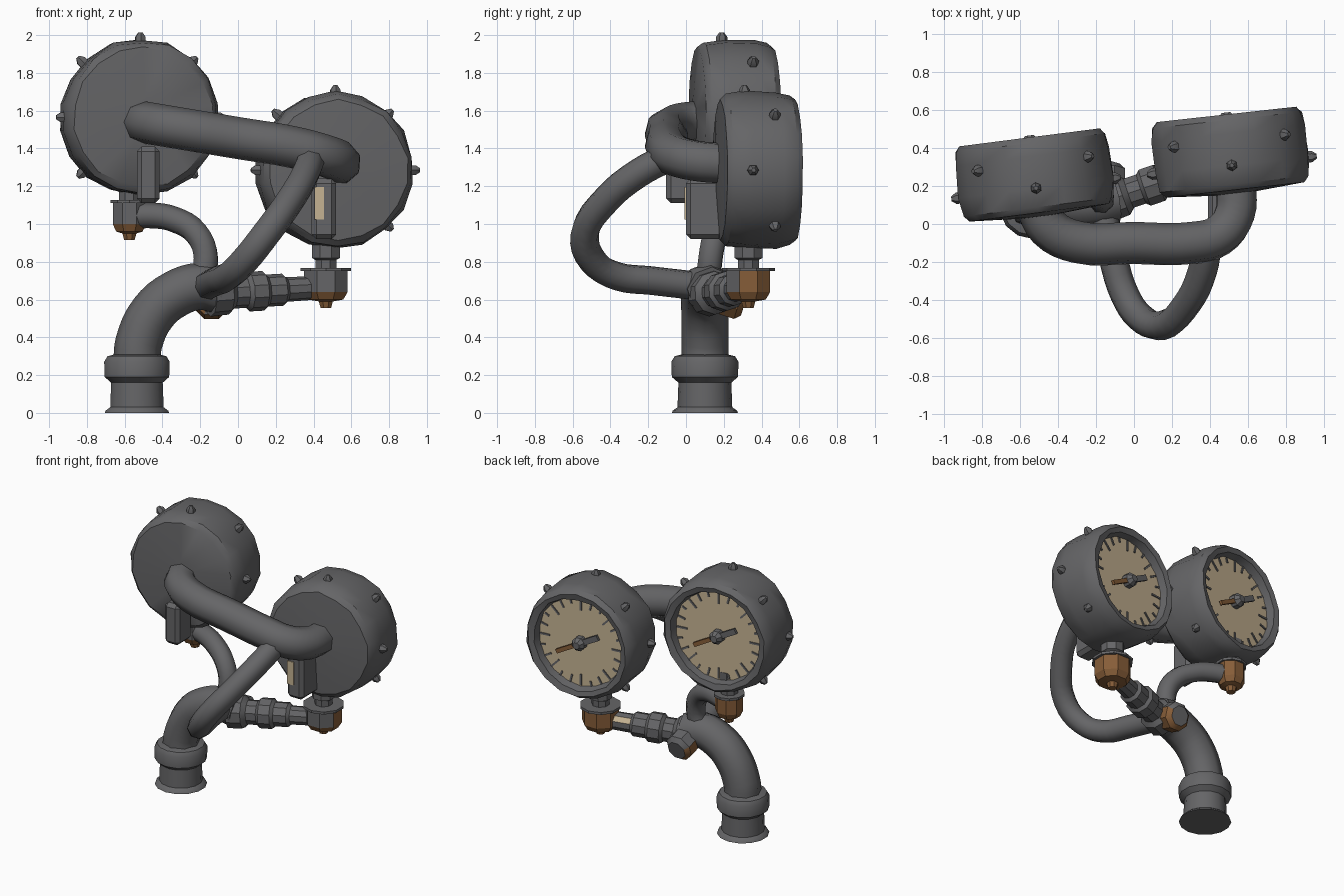
import bpy, bmesh, math, random
from mathutils import Vector, Matrix

random.seed(4)
if "Cube" in bpy.data.objects:
    bpy.data.objects.remove(bpy.data.objects["Cube"], do_unlink=True)


def material(name, rgb):
    m = bpy.data.materials.new(name)
    m.use_nodes = True
    m.diffuse_color = (*rgb, 1)
    m.node_tree.nodes["Principled BSDF"].inputs["Base Color"].default_value = (*rgb, 1)
    return m


GREY = material("dark grey iron", (0.13, 0.13, 0.135))
CREAM = material("cream dial", (0.56, 0.45, 0.29))
BROWN = material("brown brass", (0.24, 0.11, 0.04))


def smooth(ob, angle=35):
    bpy.ops.object.select_all(action="DESELECT")
    ob.select_set(True)
    bpy.context.view_layer.objects.active = ob
    bpy.ops.object.shade_smooth_by_angle(angle=math.radians(angle))


def finish(name, bm, mats, matrix, rule=None, angle=35):
    bmesh.ops.recalc_face_normals(bm, faces=bm.faces)
    mesh = bpy.data.meshes.new(name)
    bm.transform(matrix)
    if rule:
        bm.normal_update()
        for f in bm.faces:
            f.material_index = rule(f)
    bm.to_mesh(mesh)
    bm.free()
    for m in mats:
        mesh.materials.append(m)
    ob = bpy.data.objects.new(name, mesh)
    bpy.context.collection.objects.link(ob)
    smooth(ob, angle)
    return ob


def lathe(name, profile, matrix, mats=(GREY,), sides=12, rule=None, jitter=0, angle=35):
    """Turn (radius, height) pairs around local z and cap both ends."""
    bm = bmesh.new()
    rows = []
    for r, h in profile:
        row = []
        for i in range(sides):
            a = math.tau * (i + 0.5) / sides
            k = r + random.uniform(-jitter, jitter)
            row.append(bm.verts.new((k * math.cos(a), k * math.sin(a), h)))
        rows.append(row)
    for lo, hi in zip(rows, rows[1:]):
        for i in range(sides):
            j = (i + 1) % sides
            bm.faces.new((lo[i], lo[j], hi[j], hi[i]))
    bm.faces.new(rows[0])
    bm.faces.new(rows[-1])
    return finish(name, bm, mats, matrix, rule, angle)


def box(name, size, matrix, mat=GREY, bevel=0.0):
    bm = bmesh.new()
    bmesh.ops.create_cube(bm, size=1, matrix=Matrix.Diagonal((*size, 1)))
    if bevel:
        bmesh.ops.bevel(bm, geom=bm.edges[:], offset=bevel, segments=1, affect="EDGES")
    return finish(name, bm, (mat,), matrix)


def pipe(name, points, radius):
    cu = bpy.data.curves.new(name, "CURVE")
    cu.dimensions = "3D"
    cu.bevel_depth = radius
    cu.bevel_resolution = 2
    cu.resolution_u = 4
    cu.use_fill_caps = True
    sp = cu.splines.new("BEZIER")
    sp.bezier_points.add(len(points) - 1)
    for bp, p in zip(sp.bezier_points, points):
        bp.co = p
        bp.handle_left_type = bp.handle_right_type = "AUTO"
    cu.materials.append(GREY)
    ob = bpy.data.objects.new(name, cu)
    bpy.context.collection.objects.link(ob)
    bpy.ops.object.select_all(action="DESELECT")
    ob.select_set(True)
    bpy.context.view_layer.objects.active = ob
    bpy.ops.object.convert(target="MESH")
    smooth(bpy.context.object, 50)


def at(x, y, z):
    return Matrix.Translation((x, y, z))


def along(start, direction):
    return at(*start) @ Vector(direction).to_track_quat("Z", "Y").to_matrix().to_4x4()


def gauge(side, back, turn):
    # local frame: x across, y out through the dial, z up
    frame = at(*back) @ Matrix.Rotation(math.radians(turn), 4, "Z")
    axis = frame @ Matrix.Rotation(-math.pi / 2, 4, "X")
    lathe(side + "_gauge_case",
          [(0.1, -0.02), (0.37, 0.0), (0.4, 0.03), (0.415, 0.13), (0.41, 0.3),
           (0.4, 0.37), (0.375, 0.4), (0.335, 0.39), (0.32, 0.33)],
          axis, sides=18, jitter=0.007)
    lathe(side + "_gauge_dial", [(0.325, 0.33), (0.325, 0.338)], axis, (CREAM,), 18)
    # scale marks of alternating length
    for i in range(24):
        length = (0.08, 0.035, 0.055)[i % 3]
        spin = frame @ Matrix.Rotation(math.tau * i / 24, 4, "Y")
        box(side + "_dial_mark", (0.013, 0.008, length), spin @ at(0, 0.341, 0.315 - length / 2))
    # pointer with hub
    tilt = frame @ Matrix.Rotation(math.radians(28), 4, "Y")
    box(side + "_pointer_tip", (0.15, 0.02, 0.03), tilt @ at(0.115, 0.37, 0), BROWN)
    box(side + "_pointer_tail", (0.13, 0.02, 0.04), tilt @ at(-0.1, 0.37, 0))
    lathe(side + "_pointer_hub", [(0.05, 0.33), (0.05, 0.38), (0.025, 0.41)], axis, (GREY,), 8)
    # studs around the case
    for i in range(8):
        if i != 4:
            spin = frame @ Matrix.Rotation(math.tau * i / 8, 4, "Y")
            lathe(side + "_case_stud", [(0.03, 0.39), (0.03, 0.425), (0.012, 0.45)],
                  spin @ at(0, 0.13 + 0.13 * (i % 2), 0), sides=6)


def nut(side, x, y, z, r):
    # brass nut with a grey front and a pointed underside
    lathe(side + "_nut",
          [(0.03, -0.115), (0.04, -0.08), (0.8 * r, -0.07), (r, -0.03), (r, 0.08)],
          at(x, y, z), (BROWN, GREY), 8,
          lambda f: 1 if f.normal.y < -0.6 and f.calc_center_median().z > z else 0, angle=20)
    lathe(side + "_nut_washer", [(r * 1.12, 0.08), (r * 1.12, 0.098)], at(x, y, z), sides=10)
    lathe(side + "_gauge_neck", [(0.06, 0.09), (0.06, 0.14), (0.08, 0.15), (0.08, 0.27)],
          at(x, y, z), sides=8)


# Standpipe with flared foot and collar
lathe("foot_and_collar",
      [(0.175, 0), (0.17, 0.012), (0.145, 0.03), (0.14, 0.16), (0.175, 0.19),
       (0.178, 0.27), (0.16, 0.3), (0.12, 0.31)], at(-0.535, 0.1, 0), sides=14)
pipe("standpipe", [(-0.535, 0.1, 0.28), (-0.525, 0.1, 0.37), (-0.45, 0.1, 0.53),
                   (-0.33, 0.1, 0.63), (-0.2, 0.11, 0.67), (-0.1, 0.13, 0.65)], 0.125)

# Gauges with their rear brackets
gauge("upper", (-0.5, 0.06, 1.565), 7.3)
gauge("lower", (0.53, 0.18, 1.285), 6.3)
box("upper_bracket", (0.12, 0.17, 0.3), at(-0.475, -0.02, 1.26), bevel=0.025)
box("lower_bracket", (0.13, 0.2, 0.32), at(0.455, 0.1, 1.08), bevel=0.025)
box("lower_bracket_label", (0.05, 0.008, 0.17), at(0.43, -0.003, 1.11), CREAM)

# Crossover pipe and hanging loop
pipe("crossover_pipe", [(-0.51, 0.09, 1.54), (-0.45, -0.02, 1.53), (-0.3, -0.095, 1.505),
                        (0, -0.1, 1.455), (0.3, -0.1, 1.405), (0.45, -0.06, 1.365),
                        (0.53, 0.05, 1.335), (0.54, 0.2, 1.32)], 0.112)
pipe("loop_pipe", [(0.39, -0.08, 1.36), (0.36, -0.25, 1.27), (0.28, -0.42, 1.13),
                   (0.15, -0.535, 0.95), (0.03, -0.49, 0.8), (-0.05, -0.37, 0.725),
                   (-0.11, -0.18, 0.7), (-0.17, 0.08, 0.67)], 0.077)

# Branch to the upper gauge
pipe("upper_branch", [(-0.2, 0.12, 0.68), (-0.17, 0.13, 0.82), (-0.22, 0.16, 0.95),
                      (-0.34, 0.22, 1.025), (-0.45, 0.27, 1.045), (-0.57, 0.32, 1.04)], 0.068)
nut("upper", -0.575, 0.32, 1.03, 0.095)

# Branch to the lower gauge, with stepped unions
start, end = Vector((-0.15, 0.12, 0.63)), Vector((0.46, 0.33, 0.665))
run = end - start
lathe("lower_branch",
      [(0.12, 0), (0.115, 0.1), (0.085, 0.13), (0.085, 0.2), (0.105, 0.22), (0.105, 0.3),
       (0.085, 0.32), (0.085, 0.41), (0.065, 0.43), (0.062, run.length)],
      along(start, run), (GREY, CREAM), 10,
      lambda f: 1 if f.normal.y > 0.5 and f.normal.z > 0.2 and f.calc_center_median().x > 0.27 else 0)
nut("lower", 0.465, 0.33, 0.67, 0.125)

# Rear drain plug at the junction
lathe("drain_plug", [(0.08, 0), (0.085, 0.09), (0.1, 0.1), (0.1, 0.18), (0.07, 0.21)],
      along((-0.14, 0.11, 0.64), (0, 0.95, -0.3)), (GREY, BROWN), 8,
      lambda f: 1 if f.calc_center_median().y > 0.18 and f.normal.z < 0.35 and f.normal.y < 0.8 else 0)
